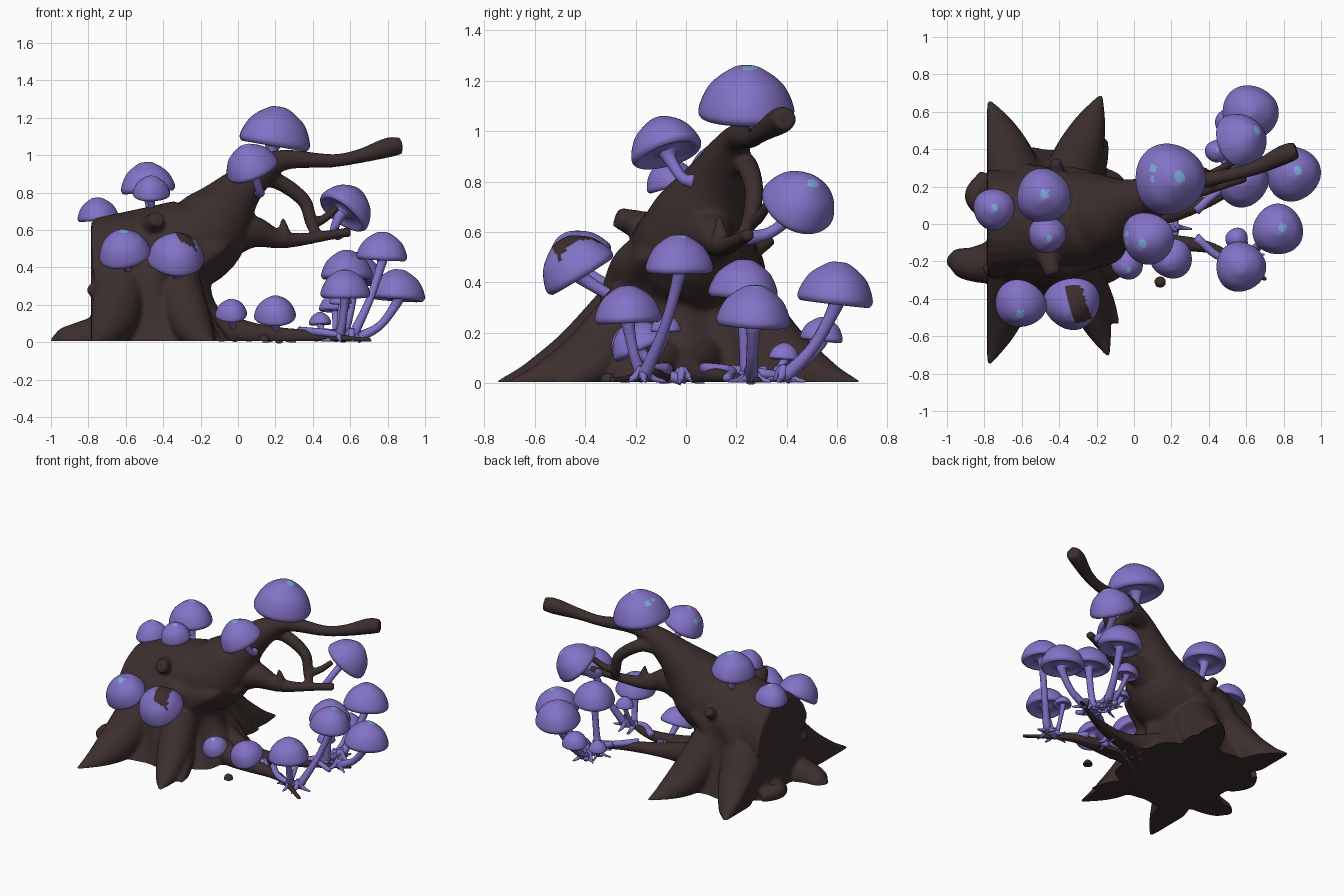
import bpy, bmesh, math, random
from mathutils import Vector, Matrix

if "Cube" in bpy.data.objects:
    bpy.data.objects.remove(bpy.data.objects["Cube"])
random.seed(4)


def material(name, rgb):
    m = bpy.data.materials.new(name)
    m.diffuse_color = (*rgb, 1)
    m.use_nodes = True
    m.node_tree.nodes["Principled BSDF"].inputs["Base Color"].default_value = m.diffuse_color
    return m


BARK = material("dark bark", (0.045, 0.028, 0.027))
PURPLE = material("mushroom purple", (0.225, 0.17, 0.57))
BLUE = material("pale blue spot", (0.19, 0.40, 0.68))
CUT = -0.785  # flat left side of the stump


def smooth_path(pts, n=5):
    """Catmull-Rom curve through points of any dimension."""
    p = [Vector(q) for q in pts]
    p = [p[0] * 2 - p[1]] + p + [p[-1] * 2 - p[-2]]
    out = []
    for i in range(1, len(p) - 2):
        a, b, c, d = p[i - 1:i + 3]
        for k in range(n):
            t = k / n
            out.append((b * 2 + (c - a) * t + (a * 2 - b * 5 + c * 4 - d) * t ** 2
                        + (b * 3 - a - c * 3 + d) * t ** 3) * 0.5)
    return out + [p[-2]]


def skin(bm, rings):
    """Join rings of equal size into a closed solid."""
    vs = [[bm.verts.new(c) for c in ring] for ring in rings]
    n = len(vs[0])
    for a, b in zip(vs, vs[1:]):
        for i in range(n):
            j = (i + 1) % n
            bm.faces.new((a[i], a[j], b[j], b[i]))
    bm.faces.new(vs[0][::-1])
    bm.faces.new(vs[-1])


def tube(bm, pts, r0=0, r1=0, power=1, seg=14, min_x=-9):
    """Tube through points: radius from r0 to r1, or the 4th value of each point."""
    path = smooth_path(pts)
    pos = [Vector(p[:3]) for p in path]
    rings, last, side = [], None, None
    for i, c in enumerate(pos):
        d = (pos[min(i + 1, len(pos) - 1)] - pos[max(i - 1, 0)]).normalized()
        side = d.orthogonal() if last is None else last.rotation_difference(d) @ side
        side.normalize()
        up, last = d.cross(side), d
        r = r1 + (r0 - r1) * (1 - i / (len(pos) - 1)) ** power if r0 else max(path[i][3], 0.003)
        ring = []
        for k in range(seg):
            a = math.tau * k / seg
            v = c + (side * math.cos(a) + up * math.sin(a)) * r
            v.x = max(v.x, min_x)
            ring.append(v)
        rings.append(ring)
    skin(bm, rings)


def finish(bm, name, mats):
    bmesh.ops.recalc_face_normals(bm, faces=bm.faces[:])
    me = bpy.data.meshes.new(name)
    bm.to_mesh(me)
    bm.free()
    for m in mats:
        me.materials.append(m)
    ob = bpy.data.objects.new(name, me)
    bpy.context.collection.objects.link(ob)
    for p in me.polygons:
        p.use_smooth = True
    return ob


# ---- tree: fluted column (height, right edge, front edge, back edge)
bm = bmesh.new()
rings = []
for z, x1, y0, y1 in smooth_path([(-.05, .06, -.46, .43), (.1, -.06, -.39, .38), (.25, -.15, -.345, .34),
                                  (.37, -.13, -.33, .32), (.52, .03, -.27, .29), (.64, -.2, -.12, .17)]):
    ring = []
    for k in range(72):
        a = math.tau * k / 72
        f = 1 + 0.04 * math.cos(10 * a + 2 * z)
        x = (x1 - .9) / 2 + (x1 + .9) / 2 * f * math.cos(a)
        ring.append(Vector((max(x, CUT), (y0 + y1) / 2 + (y1 - y0) / 2 * f * math.sin(a), z)))
    rings.append(ring)
skin(bm, rings)

# leaning trunk running out into the long upper branch
tube(bm, [(-.8, 0, .36, .29), (-.27, .03, .52, .25), (-.12, .06, .65, .20), (0, .12, .80, .125),
          (.12, .17, .91, .085), (.25, .21, .975, .055), (.5, .26, .97, .036), (.65, .3, .995, .038),
          (.8, .37, 1.04, .053), (.87, .395, 1.05, .045)], seg=28, min_x=CUT)
# lower branch, looping twig, side twig and spike
tube(bm, [(-.1, .07, .58), (.08, .1, .59), (.27, .15, .545), (.6, .25, .59)], .17, .026, 2)
tube(bm, [(.08, .19, .86), (.2, .24, .865), (.35, .27, .76), (.39, .25, .64), (.43, .21, .56)], .05, .026)
tube(bm, [(.39, .25, .63), (.46, .29, .66), (.53, .33, .72)], .028, .02)
tube(bm, [(.25, .14, .55), (.24, .13, .67)], .045, .008)
# broken stubs on front and back
tube(bm, [(-.47, -.14, .61), (-.43, -.275, .66)], .07, .04)
tube(bm, [(-.4, .2, .5), (-.42, .34, .58)], .06, .03)
# left root and its lumpy neighbour
tube(bm, [(-.7, -.2, .03, .13), (-.86, -.215, .01, .095), (-.95, -.2, 0, .07), (-1, -.2, 0, .02)])
tube(bm, [(-.78, .25, .03), (-.855, .15, .05), (-.78, .05, .03)], .055, .05)
# creeping roots on the right, one to each side
for s in (-1, 1):
    tube(bm, [(-.2, .07 * s, .1), (.1, .07 * s - .03, .04), (.42, .13 * s, .03), (.71, .3 * s, .01)],
         .1, .014, 1.5)
# pointed spreading roots: start x, tip x, tip y, thickness
for bx, tx, ty, w in [(-.62, -.775, -.75, 1.2), (-.32, -.135, -.71, 1), (-.32, -.08, -.54, .8),
                      (-.62, -.775, .66, 1.2), (-.36, -.175, .69, 1.15), (-.3, -.14, .45, .8)]:
    by = math.copysign(.2, ty)
    tube(bm, [(bx + (tx - bx) * t, by + (ty - by) * t, .3 * (1 - t) ** 2.3, w * (.125 - .117 * t ** 2.2))
              for t in (0, .35, .7, 1)], seg=18, min_x=CUT)
# bark knobs and a pebble
for x, y, z in [(-.775, -.24, .28), (-.58, -.365, .26), (-.74, .22, .42), (.14, -.31, .012)]:
    bmesh.ops.create_icosphere(bm, subdivisions=2, radius=.034, matrix=Matrix.Translation((x, y, z)))
tree = finish(bm, "tree_trunk", [BARK])

# fuse the tree into one skin, then slice the base flat
bpy.context.view_layer.objects.active = tree
tree.select_set(True)
rm = tree.modifiers.new("fuse", 'REMESH')
rm.mode, rm.voxel_size = 'VOXEL', 0.012
sm = tree.modifiers.new("soften", 'SMOOTH')
sm.factor, sm.iterations = 0.5, 3
for m in ("fuse", "soften"):
    bpy.ops.object.modifier_apply(modifier=m)
bm = bmesh.new()
bm.from_mesh(tree.data)
bmesh.ops.bisect_plane(bm, geom=bm.verts[:] + bm.edges[:] + bm.faces[:], plane_co=(0, 0, 0.006),
                       plane_no=(0, 0, 1), clear_inner=True)
bmesh.ops.holes_fill(bm, edges=[e for e in bm.edges if e.is_boundary], sides=0)
bmesh.ops.recalc_face_normals(bm, faces=bm.faces[:])
for f in bm.faces:
    f.material_index = 0
bm.to_mesh(tree.data)
bm.free()
if not tree.data.materials:
    tree.data.materials.append(BARK)
bpy.ops.object.shade_smooth_by_angle(angle=math.radians(50))

# ---- mushrooms: one cap profile, scaled and tilted
CAP = smooth_path([(.01, .85), (.27, .81), (.68, .53), (.88, .25), (1, -.09), (.95, -.24), (.85, -.27),
                   (.65, -.17), (.4, -.14), (.15, -.25)], 4)


def mushroom(name, c, r, axis, foot, spot_count, stained=False):
    rot = Vector((0, 0, 1)).rotation_difference(axis).to_matrix()
    phase = random.uniform(0, 6)
    bm = bmesh.new()
    rings = []
    for pr, pz in CAP:
        ring = []
        for k in range(40):
            a = math.tau * k / 40
            w = r * pr * (1 + 0.03 * math.sin(3 * a + phase))
            ring.append(c + rot @ Vector((w * math.cos(a), w * math.sin(a), r * pz)))
        rings.append(ring)
    skin(bm, rings)
    # pale spots on the crown, or a bark-coloured stain
    spots = [(Vector((.13, .08, .83)), .17), (Vector((-.6, .33, .53)), .11),
             (Vector((-.6, 0, .58)), .11)][:spot_count]
    for f in bm.faces:
        p = rot.transposed() @ (f.calc_center_median() - c) / r
        if stained:
            if p.z > .2 and abs(p.x - .3 + p.y / 3) < .3 and p.y > -.3:
                f.material_index = 2
        elif any((p - s).length < q for s, q in spots):
            f.material_index = 1
    # stem bending into the cap
    mid = foot.lerp(c - axis * r * .9, .6)
    s = .1 * r + .008
    tube(bm, [(*foot, s * 1.3), (*mid, s), (*(c - axis * r * .4), s * 1.2),
              (*(c - axis * r * .1), .32 * r)], seg=12)
    # rootlets where the stem meets the ground
    if foot.z < .025:
        for k in range(4):
            a = phase + k * math.tau / 4
            d = Vector((math.cos(a), math.sin(a), 0))
            tube(bm, [foot + Vector((0, 0, .04)), foot + d * .04, foot + d * .09 - Vector((0, 0, .012))],
                 s, .005, seg=8)
    finish(bm, name, [PURPLE, BLUE, BARK])


# on the trunk: x, y, z, cap radius, sideways tilt, spots; stems reach in to the trunk
for i, (x, y, z, r, tilt, n) in enumerate([
        (.195, .24, 1.1, .19, .2, 3), (.07, -.08, .94, .143, -.25, 3), (-.485, .15, .84, .145, -.1, 1),
        (-.465, -.06, .805, .1, .05, 1), (-.75, .08, .68, .11, -.1, 1), (-.61, -.43, .49, .138, -.1, 1),
        (-.33, -.43, .46, .152, .05, 0), (-.035, -.22, .16, .085, 0, 1), (.2, -.19, .155, .112, 0, 0),
        (.575, .45, .715, .15, .6, 1)]):
    c = Vector((x, y, z))
    foot = c + Vector((.02 - .1 * tilt, .6 * (.1 - y), -.14))
    lean = (c - foot).normalized() * .55
    if y > 0 and tilt < .5:  # caps on top of the trunk stay upright
        lean = Vector((0, 0, .55))
    axis = lean + Vector((tilt, 0, .6))
    mushroom(f"trunk_mushroom_{i + 1}", c, r, axis.normalized(), foot, n, i == 6)

# ground cluster: x, y, z, cap radius, spots; stems gather along the creeping roots
for i, (x, y, z, r, n) in enumerate([
        (.77, -.03, .475, .135, 1), (.57, -.23, .275, .133, 0), (.85, .27, .265, .147, 1),
        (.58, .23, .375, .138, 0), (.62, .595, .355, .15, 0), (.52, .54, .19, .085, 0),
        (.44, .39, .11, .06, 1), (.55, -.08, .22, .06, 0)]):
    foot = Vector((.35 + x / 3, -.17 if y < 0 else .15 + .4 * y, .02))
    axis = Vector((.12 * (x - .57), .1 * y, .5)).normalized()
    mushroom(f"ground_mushroom_{i + 1}", Vector((x, y, z)), r, axis, foot, n)

# purple creepers linking the mushroom feet
bm = bmesh.new()
for s in (-1, 1):
    tube(bm, [(.33, .07 * s, .06), (.47, .18 * s, .05), (.63, .16 * s, .02)], .024, .016, seg=10)
tube(bm, [(.47, .18, .05), (.55, .3, .04), (.51, .43, .02)], .024, .016, seg=10)
finish(bm, "purple_creepers", [PURPLE])
